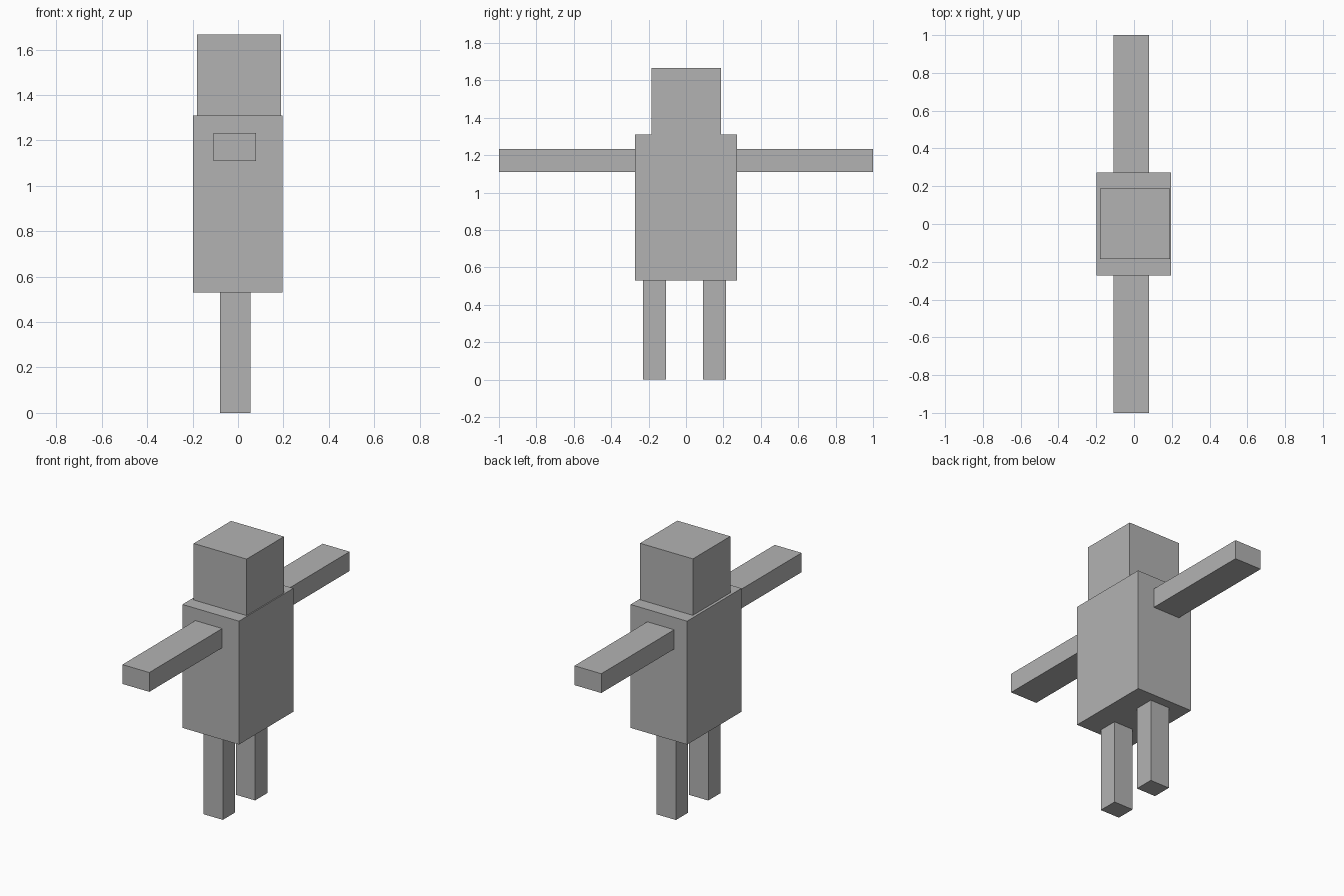
import bpy

if "Cube" in bpy.data.objects:
    bpy.data.objects.remove(bpy.data.objects["Cube"])

grey = bpy.data.materials.new("plain grey")
grey.diffuse_color = (0.45, 0.45, 0.45, 1)
grey.use_nodes = True
grey.node_tree.nodes["Principled BSDF"].inputs["Base Color"].default_value = grey.diffuse_color


def box(name, x, y, z):
    """Box spanning the given (low, high) range on each axis."""
    spans = (x, y, z)
    bpy.ops.mesh.primitive_cube_add(size=1, location=[(a + b) / 2 for a, b in spans])
    ob = bpy.context.object
    ob.name = name
    ob.scale = [b - a for a, b in spans]
    bpy.ops.object.transform_apply(location=False, rotation=False, scale=True)
    ob.data.materials.append(grey)
    return ob


# Body and head
box("torso", (-0.198, 0.197), (-0.272, 0.272), (0.53, 1.31))
box("head", (-0.18, 0.19), (-0.185, 0.188), (1.31, 1.667))

# Outstretched arms along y
for name, y in (("front_arm", (-1.0, -0.272)), ("back_arm", (0.272, 1.0))):
    box(name, (-0.108, 0.08), y, (1.11, 1.232))

# Legs
for name, y in (("front_leg", (-0.23, -0.108)), ("back_leg", (0.092, 0.215))):
    box(name, (-0.08, 0.055), y, (0.0, 0.53))
